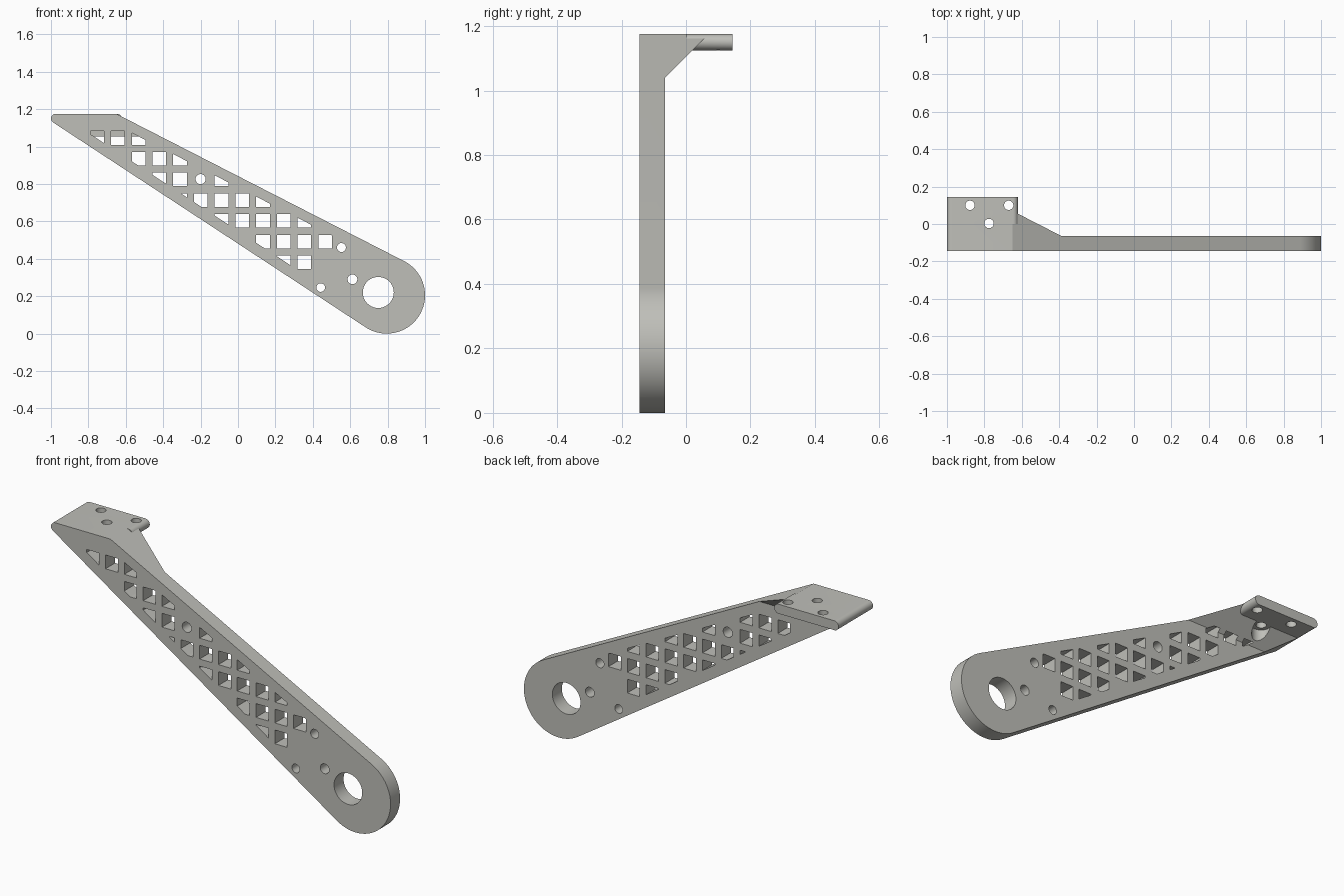
import bpy, bmesh, math
from mathutils import Vector

if "Cube" in bpy.data.objects:
    bpy.data.objects.remove(bpy.data.objects["Cube"])

grey = bpy.data.materials.new("warm grey")
grey.diffuse_color = (0.52, 0.52, 0.485, 1)
grey.use_nodes = True
grey.node_tree.nodes["Principled BSDF"].inputs["Base Color"].default_value = grey.diffuse_color


def arc(cx, cz, r, a0, a1, n):
    return [(cx + r * math.cos(math.radians(a0 + (a1 - a0) * i / n)),
             cz + r * math.sin(math.radians(a0 + (a1 - a0) * i / n))) for i in range(n + 1)]


def prism(name, polys, lo, hi, axis="y"):
    """Extrude flat outlines along one axis into a single object."""
    place = {"x": lambda a, b, t: (t, a, b),
             "y": lambda a, b, t: (a, t, b),
             "z": lambda a, b, t: (a, b, t)}[axis]
    bm = bmesh.new()
    for pts in polys:
        face = bm.faces.new([bm.verts.new(place(a, b, lo)) for a, b in pts])
        out = bmesh.ops.extrude_face_region(bm, geom=[face])
        move = Vector(place(0, 0, hi - lo))
        bmesh.ops.translate(bm, vec=move,
                            verts=[v for v in out["geom"] if isinstance(v, bmesh.types.BMVert)])
    bmesh.ops.recalc_face_normals(bm, faces=bm.faces)
    mesh = bpy.data.meshes.new(name)
    bm.to_mesh(mesh)
    bm.free()
    mesh.materials.append(grey)
    ob = bpy.data.objects.new(name, mesh)
    bpy.context.collection.objects.link(ob)
    return ob


def boolean(ob, tool, operation):
    """Apply a boolean and discard the tool."""
    mod = ob.modifiers.new("bool", "BOOLEAN")
    mod.object, mod.operation, mod.solver = tool, operation, "EXACT"
    bpy.context.view_layer.objects.active = ob
    bpy.ops.object.modifier_apply(modifier=mod.name)
    bpy.data.objects.remove(tool)


def circle(x, z, r, n=40):
    return arc(x, z, r, 0, 360 * (n - 1) / n, n - 1)


# Arm: long tapered side outline with round ends
FRONT, BACK, TOP = -0.145, -0.065, 1.175
tip = arc(-0.975, 1.15, 0.025, 90, 236.7, 12)
outline = tip + arc(0.795, 0.205, 0.205, -123.4, 62.9, 48) + [(-0.65, TOP)]
arm = prism("bracket_arm", [outline], FRONT, 0.145)

# Plate thickness with a 45 degree gusset growing out at the top
section = [(FRONT, -0.1), (BACK, -0.1), (BACK, 1.04), (0.13, 1.235), (FRONT, 1.235)]
boolean(arm, prism("section", [section], -1.2, 1.2, "x"), "INTERSECT")

# Screw head pocket in the gusset
boolean(arm, prism("pocket", [circle(-0.775, 0.003, 0.045)], 0.9, 1.125, "z"), "DIFFERENCE")

# Mounting flange with a rounded outer end
flange = tip + [(-0.983, 1.125)] + arc(-0.646, 1.15, 0.025, -90, 90, 16)
boolean(arm, prism("flange", [flange], 0.0, 0.145), "UNION")

# Lattice of square windows trimmed parallel to the arm edges
PITCH, HALF = 0.1108, 0.0365
rows = [range(0, 3), range(2, 5), (3, 4, 6), range(4, 9), range(6, 11), range(8, 12), (9, 10)]
squares = []
for r, cols in enumerate(rows):
    for c in cols:
        x, z = -0.753 + PITCH * c, 1.046 - PITCH * r
        squares.append([(x - HALF, z - HALF), (x + HALF, z - HALF),
                        (x + HALF, z + HALF), (x - HALF, z + HALF)])
windows = prism("windows", squares, -0.2, -0.05)


def low(x):
    return 1.129 - 0.655 * (x + 0.989) + 0.068


def high(x):
    return TOP - 0.512 * (x + 0.65) - 0.06


inner = [(-0.85, low(-0.85)), (0.7, low(0.7)), (0.7, high(0.7)), (-0.65, high(-0.65)), (-0.85, 1.115)]
boolean(windows, prism("window_limit", [inner], -0.3, 0.1), "INTERSECT")
boolean(arm, windows, "DIFFERENCE")

# Pivot bore and small bolt holes through the arm
bores = [(0.75, 0.22, 0.083), (-0.2, 0.826, 0.027), (0.553, 0.46, 0.024),
         (0.612, 0.29, 0.026), (0.442, 0.246, 0.023)]
boolean(arm, prism("bores", [circle(*b) for b in bores], -0.2, 0.2), "DIFFERENCE")

# Bolt holes through the flange
bolts = [(-0.877, 0.1), (-0.775, 0.003), (-0.67, 0.1)]
boolean(arm, prism("bolts", [circle(x, y, 0.025, 32) for x, y in bolts], 1.08, 1.3, "z"), "DIFFERENCE")

# Smooth the round walls and keep corners crisp
bpy.ops.object.select_all(action="DESELECT")
arm.select_set(True)
bpy.context.view_layer.objects.active = arm
bpy.ops.object.shade_smooth_by_angle(angle=math.radians(25))
